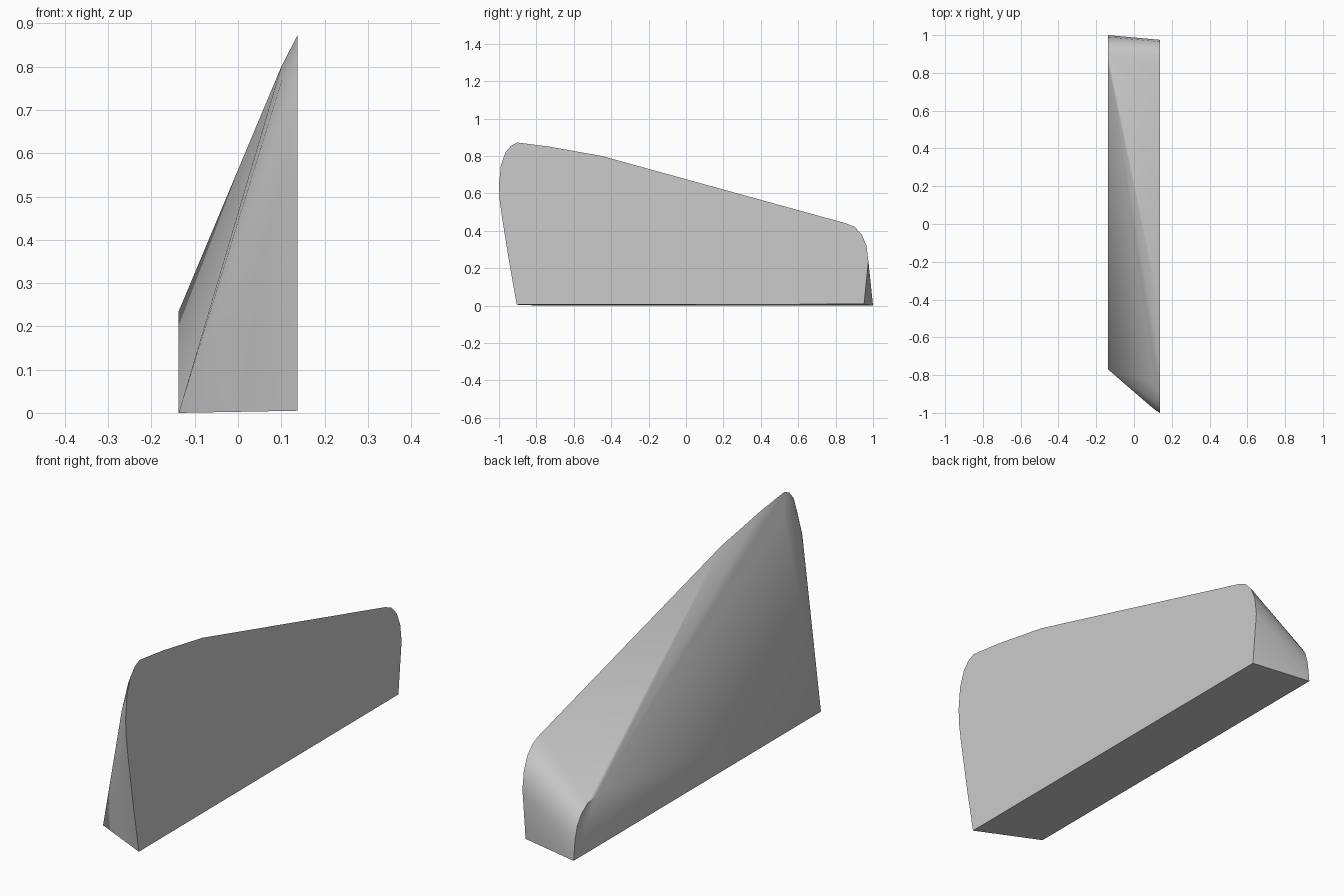
import bpy
import bmesh
import math

cube = bpy.data.objects.get("Cube")
if cube:
    bpy.data.objects.remove(cube, do_unlink=True)

# Single grey finish
grey = bpy.data.materials.new("light grey")
grey.use_nodes = True
colour = (0.6, 0.6, 0.6, 1.0)
grey.diffuse_color = colour
grey.node_tree.nodes["Principled BSDF"].inputs["Base Color"].default_value = colour

HALF = 0.137

# Tall flat face, as (y, z), from the front foot over the crest to the back
tall_profile = [(-0.905, 0.005), (-0.945, 0.23), (-0.985, 0.48), (-0.997, 0.57),
                (-1.0, 0.645), (-0.99, 0.75), (-0.965, 0.82), (-0.935, 0.855),
                (-0.9, 0.872), (-0.73, 0.85), (-0.45, 0.8), (0.855, 0.44),
                (0.9, 0.422), (0.94, 0.38), (0.965, 0.32), (0.975, 0.24),
                (0.952, 0.008)]

# Low tapering face on the opposite side
low_profile = [(-0.77, 0.0), (1.0, 0.0), (0.99, 0.09), (0.973, 0.15),
               (0.945, 0.19), (0.9, 0.222), (0.84, 0.235)]

# Rounding just inside the tall front tip
tip_profile = [(-0.84, 0.8), (-0.93, 0.765), (-0.975, 0.66)]

# Wedge body: convex skin stretched over the three sections
bm = bmesh.new()
for x, profile in ((HALF, tall_profile), (-HALF, low_profile), (0.1, tip_profile)):
    for y, z in profile:
        bm.verts.new((x, y, z))
hull = bmesh.ops.convex_hull(bm, input=bm.verts[:])
loose = [v for v in bm.verts if not v.link_faces]
bmesh.ops.delete(bm, geom=loose, context='VERTS')
bmesh.ops.dissolve_limit(bm, angle_limit=math.radians(0.3),
                         verts=bm.verts[:], edges=bm.edges[:])
bmesh.ops.recalc_face_normals(bm, faces=bm.faces[:])

mesh = bpy.data.meshes.new("wedge_body")
bm.to_mesh(mesh)
bm.free()
mesh.materials.append(grey)
body = bpy.data.objects.new("wedge_body", mesh)
bpy.context.collection.objects.link(body)

# Smooth shading with crisp outline edges
bpy.ops.object.select_all(action='DESELECT')
body.select_set(True)
bpy.context.view_layer.objects.active = body
bpy.ops.object.shade_smooth_by_angle(angle=math.radians(35))
